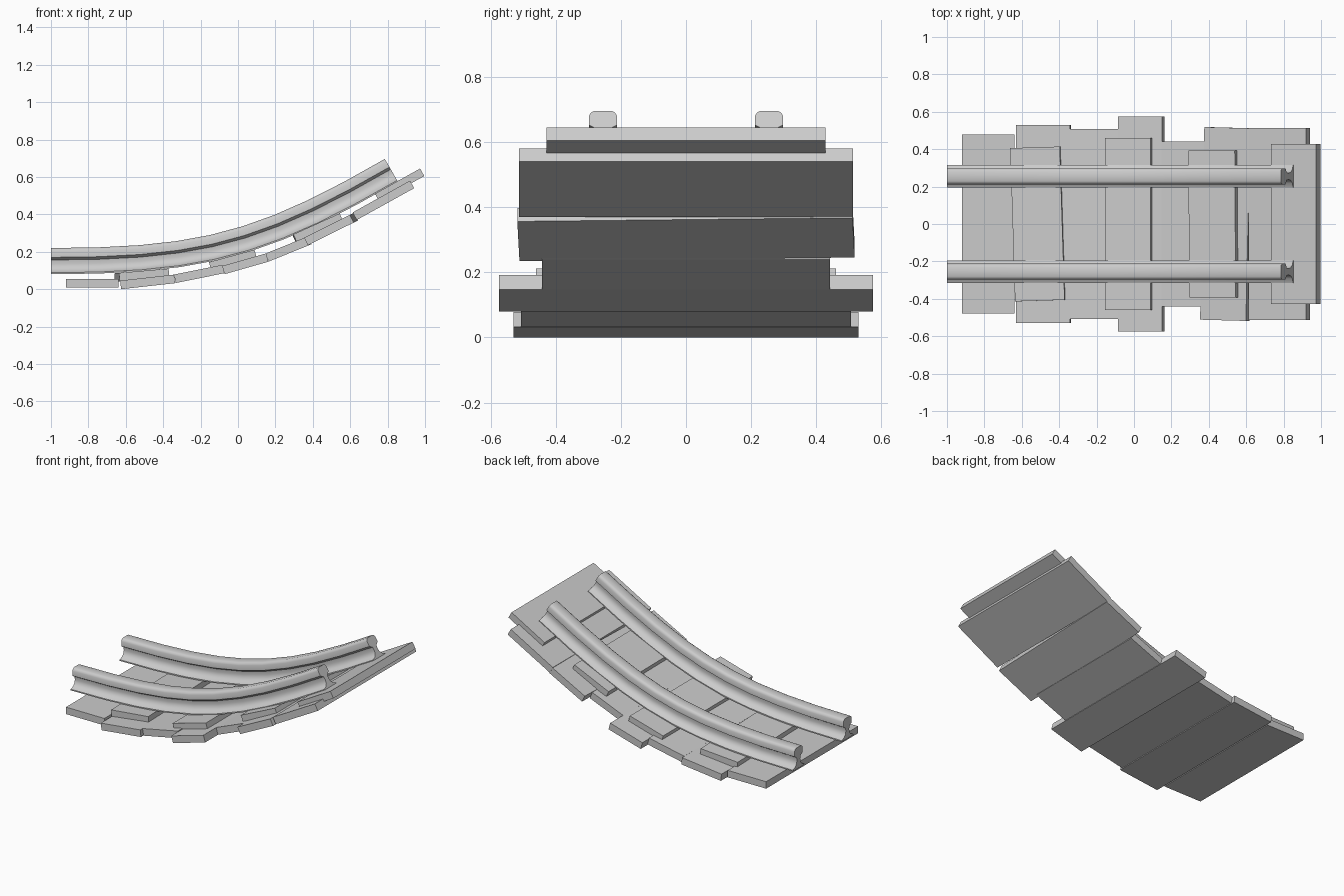
import bpy, bmesh, math
from mathutils import Vector, Matrix

cube = bpy.data.objects.get("Cube")
if cube:
    bpy.data.objects.remove(cube, do_unlink=True)

grey = bpy.data.materials.new("plain_grey")
grey.use_nodes = True
grey.diffuse_color = (0.6, 0.6, 0.6, 1)
grey.node_tree.nodes["Principled BSDF"].inputs["Base Color"].default_value = (0.6, 0.6, 0.6, 1)

THICK = 0.046


def add_object(name, bm):
    bmesh.ops.recalc_face_normals(bm, faces=bm.faces)
    mesh = bpy.data.meshes.new(name)
    bm.to_mesh(mesh)
    bm.free()
    mesh.materials.append(grey)
    obj = bpy.data.objects.new(name, mesh)
    bpy.context.collection.objects.link(obj)
    return obj


def plank(name, x0, z0, x1, z1, half_width, yaw=0.0):
    """Board whose underside runs from (x0, z0) to (x1, z1)."""
    run = Vector((x1 - x0, 0, z1 - z0))
    pitch = math.atan2(run.z, run.x)
    bm = bmesh.new()
    bmesh.ops.create_cube(bm, size=1)
    bmesh.ops.transform(bm, verts=bm.verts, matrix=(
        Matrix.Translation(((x0 + x1) / 2, 0, (z0 + z1) / 2))
        @ Matrix.Rotation(-pitch, 4, "Y")
        @ Matrix.Rotation(math.radians(yaw), 4, "Z")
        @ Matrix.Translation((0, 0, THICK / 2))
        @ Matrix.Diagonal((run.length, half_width * 2, THICK, 1))))
    return add_object(name, bm)


# Lower row of boards following the slope
plank("lower_plank_1", -0.92, 0.008, -0.64, 0.008, 0.479)
plank("lower_plank_2", -0.625, 0.0, -0.337, 0.032, 0.53)
plank("lower_plank_3", -0.333, 0.033, -0.075, 0.085, 0.507)
plank("lower_plank_4", -0.072, 0.08, 0.163, 0.147, 0.575)
plank("lower_plank_5", 0.165, 0.148, 0.392, 0.24, 0.442)
plank("lower_plank_6", 0.385, 0.24, 0.63, 0.362, 0.515, -1.4)
plank("lower_plank_7", 0.635, 0.37, 0.942, 0.54, 0.513)

# Upper boards overlapping the joints
plank("upper_plank_1", -0.645, 0.04, -0.38, 0.063, 0.41, 1.8)
plank("upper_plank_2", -0.143, 0.1, 0.1, 0.167, 0.46)
plank("upper_plank_3", 0.312, 0.25, 0.56, 0.362, 0.393, 0.4)
plank("upper_plank_4", 0.755, 0.47, 0.996, 0.605, 0.428)

# Rail path: flat start bending up to a thirty degree slope
START, END = Vector((-1, 0, 0.08)), Vector((0.855, 0, 0.575))
BEND = Vector((0, 0, 0.08))
EASE, STEPS = 0.82, 9
H1, H2 = START.lerp(BEND, EASE), END.lerp(BEND, EASE)


def path(t):
    s = 1 - t
    point = START * s**3 + H1 * 3 * s * s * t + H2 * 3 * s * t * t + END * t**3
    tangent = (H1 - START) * s * s + (H2 - H1) * 2 * s * t + (END - H2) * t * t
    return point, tangent.normalized()


# Half section of the rail: foot, curved web, head
half = [(0.06, 0.0), (0.06, 0.008), (0.036, 0.018), (0.022, 0.034), (0.017, 0.054),
        (0.02, 0.076), (0.043, 0.09), (0.043, 0.122), (0.037, 0.134), (0.026, 0.14)]
section = half + [(-y, h) for y, h in reversed(half)]


def rail(name, centre):
    bm = bmesh.new()
    rings = []
    for i in range(STEPS + 1):
        point, tangent = path(i / STEPS)
        up = Vector((-tangent.z, 0, tangent.x))
        rings.append([bm.verts.new(point + up * h + Vector((0, centre + y, 0)))
                      for y, h in section])
    n = len(section)
    for a, b in zip(rings, rings[1:]):
        for j in range(n):
            k = (j + 1) % n
            bm.faces.new((a[j], a[k], b[k], b[j]))
    bm.faces.new(rings[0])
    bm.faces.new(rings[-1])
    obj = add_object(name, bm)
    bpy.ops.object.select_all(action="DESELECT")
    obj.select_set(True)
    bpy.context.view_layer.objects.active = obj
    bpy.ops.object.shade_smooth_by_angle(angle=math.radians(40))


rail("left_rail", 0.255)
rail("right_rail", -0.255)
